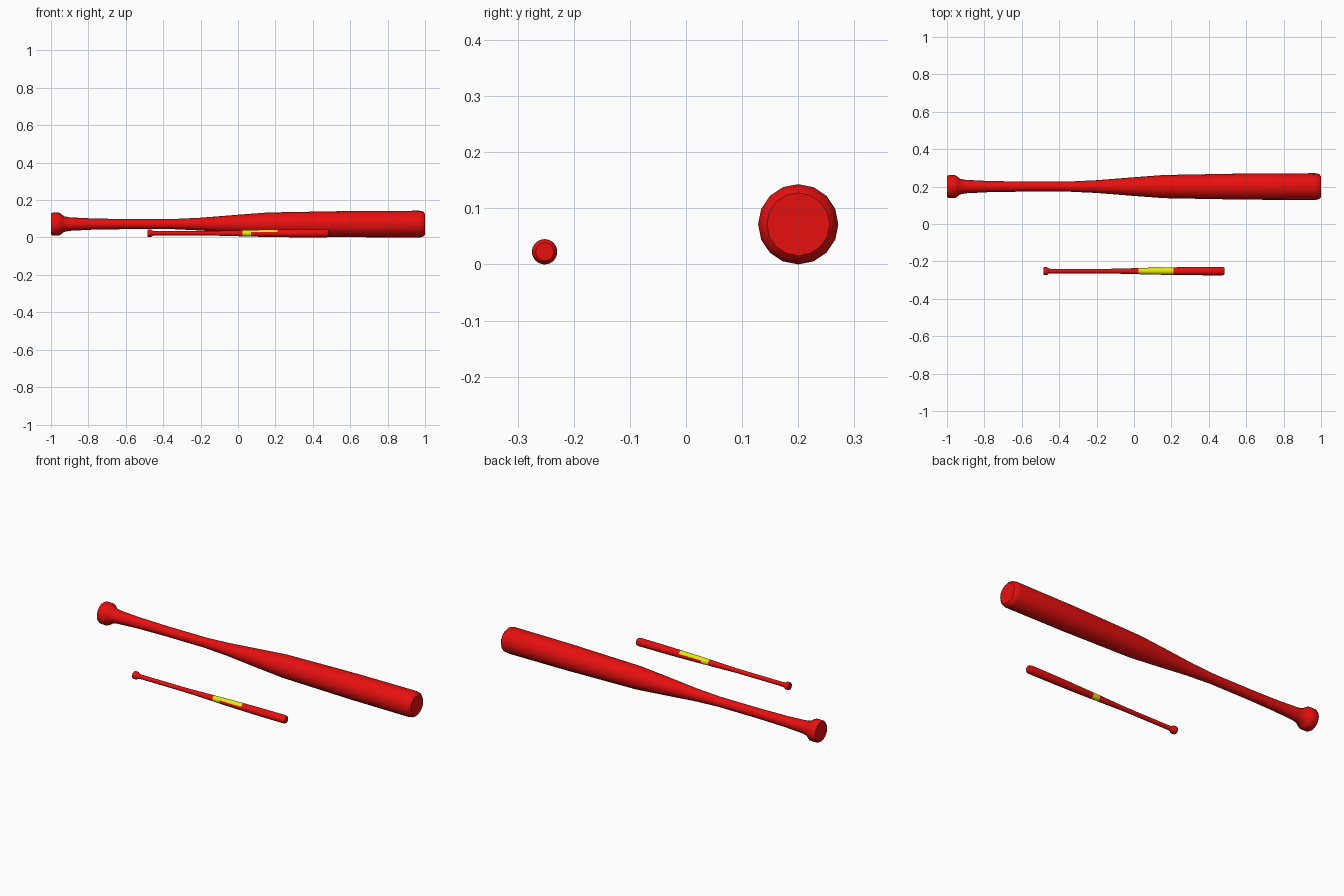
import bpy, bmesh, math

cube = bpy.data.objects.get("Cube")
if cube:
    bpy.data.objects.remove(cube, do_unlink=True)


def material(name, color):
    mat = bpy.data.materials.new(name)
    mat.use_nodes = True
    mat.diffuse_color = color
    mat.node_tree.nodes["Principled BSDF"].inputs["Base Color"].default_value = color
    return mat


red = material("red paint", (0.8, 0.005, 0.005, 1))
yellow = material("yellow paint", (0.8, 0.8, 0.005, 1))


def lathe_bat(name, profile, sides, y, z):
    """Spin (x, radius) pairs around the bat's long axis and cap both ends."""
    bm = bmesh.new()
    rings = []
    for x, r in profile:
        angles = [2 * math.pi * i / sides for i in range(sides)]
        rings.append([bm.verts.new((x, r * math.cos(a), r * math.sin(a))) for a in angles])
    for a, b in zip(rings, rings[1:]):
        for i in range(sides):
            j = (i + 1) % sides
            bm.faces.new((a[i], a[j], b[j], b[i]))
    bm.faces.new(rings[0])
    bm.faces.new(rings[-1])
    bmesh.ops.recalc_face_normals(bm, faces=bm.faces)
    mesh = bpy.data.meshes.new(name)
    bm.to_mesh(mesh)
    bm.free()
    obj = bpy.data.objects.new(name, mesh)
    obj.location = (0, y, z)
    bpy.context.collection.objects.link(obj)
    mesh.materials.append(red)
    bpy.ops.object.select_all(action='DESELECT')
    obj.select_set(True)
    bpy.context.view_layer.objects.active = obj
    bpy.ops.object.shade_smooth_by_angle(angle=math.radians(35))
    return obj


# Large bat: knob, handle, taper, barrel, rounded tip
large = [(-1, 0.056), (-0.992, 0.061), (-0.957, 0.061), (-0.945, 0.054),
         (-0.93, 0.042), (-0.9, 0.036), (-0.78, 0.03), (-0.6, 0.027),
         (-0.35, 0.027), (-0.2, 0.034), (0, 0.05), (0.16, 0.062),
         (0.6, 0.07), (0.97, 0.0715), (0.99, 0.067), (1, 0.056)]
lathe_bat("large_bat", large, 16, 0.2, 0.0715)

# Small bat: rings at the ends of the painted band and patch
band_start, band_end, patch_end = 0.025, 0.07, 0.21
small = [(-0.485, 0.019), (-0.481, 0.021), (-0.466, 0.021), (-0.456, 0.014),
         (-0.44, 0.012), (-0.15, 0.012), (band_start, 0.0165),
         (band_end, 0.018), (patch_end, 0.0205), (0.3, 0.0217),
         (0.472, 0.0225), (0.481, 0.02), (0.485, 0.016)]
bat = lathe_bat("small_bat", small, 32, -0.252, 0.0225)
bat.data.materials.append(yellow)

# Yellow band all round, then a yellow patch on the upper side
for face in bat.data.polygons:
    c = face.center
    on_band = band_start < c.x < band_end
    on_patch = band_end < c.x < patch_end and math.atan2(c.z, abs(c.y)) > math.radians(22)
    face.material_index = int(on_band or on_patch)
